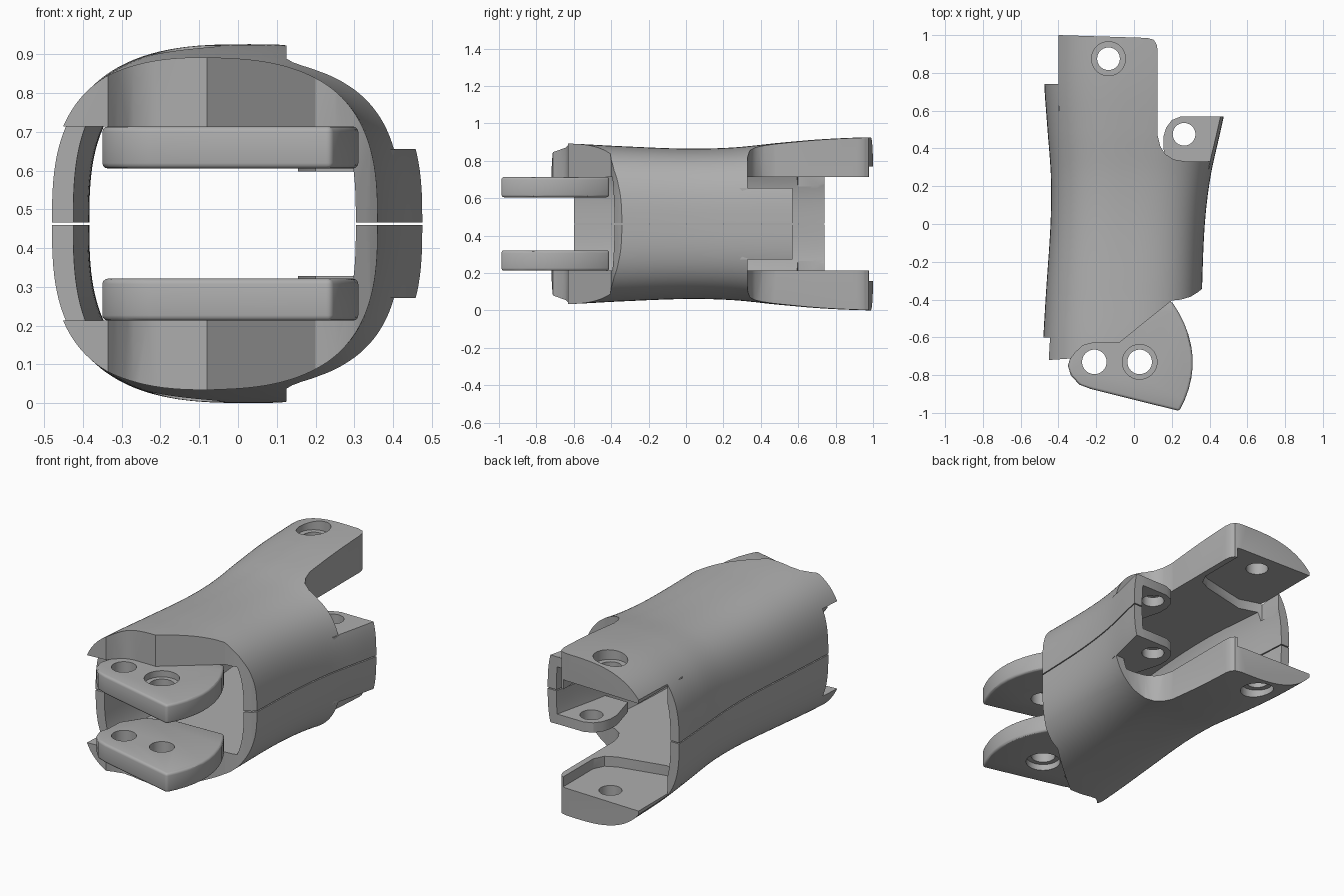
import bpy, bmesh, math
from mathutils import Matrix

if "Cube" in bpy.data.objects:
    bpy.data.objects.remove(bpy.data.objects["Cube"])

MID = 0.463          # height of the split plane between the two halves
POW = 2.8            # roundness of the cross-section

grey = bpy.data.materials.new("plain_grey")
grey.diffuse_color = (0.42, 0.42, 0.42, 1)
grey.use_nodes = True
grey.node_tree.nodes["Principled BSDF"].inputs["Base Color"].default_value = grey.diffuse_color

# shell stations along the length: y, left x, right x, half height
STATIONS = [(-1.0, -.50, .35, .44), (-.6, -.48, .355, .428), (-.35, -.465, .36, .415),
            (0, -.442, .375, .402), (.25, -.44, .405, .408), (.5, -.458, .46, .433),
            (.74, -.475, .51, .453), (1.0, -.48, .54, .463), (1.3, -.49, .55, .463)]


def station(y):
    """Smooth interpolation of the station table."""
    n = len(STATIONS)
    i = max(k for k in range(n - 1) if STATIONS[k][0] <= y + 1e-9)
    p, q = STATIONS[i], STATIONS[i + 1]
    a, b = STATIONS[max(i - 1, 0)], STATIONS[min(i + 2, n - 1)]
    d = q[0] - p[0]
    t = (y - p[0]) / d
    out = []
    for c in (1, 2, 3):
        m0 = (q[c] - a[c]) / (q[0] - a[0]) * d
        m1 = (b[c] - p[c]) / (b[0] - p[0]) * d
        out.append((2*t**3 - 3*t*t + 1) * p[c] + (t**3 - 2*t*t + t) * m0
                   + (3*t*t - 2*t**3) * q[c] + (t**3 - t*t) * m1)
    return out


def make(name, bm):
    bmesh.ops.recalc_face_normals(bm, faces=bm.faces)
    me = bpy.data.meshes.new(name)
    bm.to_mesh(me)
    bm.free()
    me.materials.append(grey)
    ob = bpy.data.objects.new(name, me)
    bpy.context.collection.objects.link(ob)
    return ob


def loft(name, section, y0, y1, count):
    bm = bmesh.new()
    rings = []
    for k in range(count + 1):
        y = y0 + (y1 - y0) * k / count
        rings.append([bm.verts.new((x, y, z)) for x, z in section(y)])
    m = len(rings[0])
    for r, s in zip(rings, rings[1:]):
        for j in range(m):
            bm.faces.new((r[j], r[(j + 1) % m], s[(j + 1) % m], s[j]))
    bm.faces.new(rings[0])
    bm.faces.new(rings[-1])
    return make(name, bm)


def prism(name, pts, z0, z1):
    bm = bmesh.new()
    low = [bm.verts.new((x, y, z0)) for x, y in pts]
    f = bm.faces.new(low)
    ext = bmesh.ops.extrude_face_region(bm, geom=[f])
    up = [v for v in ext["geom"] if isinstance(v, bmesh.types.BMVert)]
    bmesh.ops.translate(bm, vec=(0, 0, z1 - z0), verts=up)
    return make(name, bm)


def box(name, x0, x1, y0, y1, z0, z1):
    return prism(name, [(x0, y0), (x1, y0), (x1, y1), (x0, y1)], z0, z1)


def rod(name, x, y, r, z0, z1):
    pts = [(x + r * math.cos(2 * math.pi * k / 40), y + r * math.sin(2 * math.pi * k / 40))
           for k in range(40)]
    return prism(name, pts, z0, z1)


def bake(ob):
    dg = bpy.context.evaluated_depsgraph_get()
    me = bpy.data.meshes.new_from_object(ob.evaluated_get(dg))
    ob.modifiers.clear()
    ob.data = me


def cut(ob, cutters, op='DIFFERENCE'):
    for c in cutters:
        m = ob.modifiers.new("cut", 'BOOLEAN')
        m.operation, m.solver, m.object = op, 'EXACT', c
        bpy.context.view_layer.update()
        bake(ob)
        bpy.data.objects.remove(c)


def outer(y):
    l, r, h = station(y)
    cx, a = (l + r) / 2, (r - l) / 2
    pts = []
    for k in range(65):
        t = math.pi * k / 64
        c, s = math.cos(t), max(math.sin(t), 0)
        pts.append((cx + a * math.copysign(abs(c) ** (2 / POW), c),
                    max(h * s ** (2 / POW), 0.003 + 1e-5 * min(k, 64 - k))))
    return pts


def inner(y):
    l, r, h = station(y)
    cx, a = (l + r) / 2, (r - l) / 2 - 0.055
    side = []
    for k in range(13):
        z = 0.25 * k / 12
        side.append((a * (1 - (z / h) ** POW) ** (1 / POW), z))
    side = [(a, -0.1)] + side
    return [(cx + x, z) for x, z in side] + [(cx - x, z) for x, z in reversed(side)]


# upper half of the sleeve, hollow with a flat ceiling
shell = loft("upper_shell", outer, -0.76, 1.05, 60)
front = [(-.9, -.72), (-.45, -.72), (-.335, -.712), (-.31, -.68), (-.27, -.643), (-.22, -.63),
         (-.08, -.63), (.2, -.405), (.25, -.4), (.3, -.385), (.34, -.36), (.37, -.335),
         (.9, -.335), (.9, -1.3), (-.9, -1.3)]
back = [(-.4, 1.0), (.07, .985), (.105, .975), (.12, .95), (.125, .92), (.125, .47),
        (.14, .41), (.165, .37), (.21, .342), (.28, .33), (.9, .33), (.9, 1.4), (-.4, 1.4)]
recess = [(-.4, .6), (-.27, .56), (.0, .62), (.06, .65), (.09, .71), (.09, 1.3), (-.4, 1.3)]
cut(shell, [
    loft("cavity", inner, -0.95, 1.25, 60),
    prism("front_outline", front, -1, 1),
    prism("back_outline", back, 0.192, 1),
    box("left_wall_front", -.9, -.2, -1.3, -.6, -1, .25),
    box("left_tab_side", -.9, -.4, .74, 1.4, -1, 1),
    box("left_wall_back", -.9, .2, .74, 1.4, -1, .25),
    box("right_wall_back", .0, .9, .57, 1.4, -1, .25),
    prism("tab_recess", recess, .2, .307),
    rod("tab_hole", -.135, .875, .06, 0, 1),
    rod("tab_counterbore", -.135, .875, .09, .40, 1),
])

# fan-shaped hinge plate at the front
fan = [(.24, -.99), (-.23, -.873), (-.29, -.85), (-.335, -.8), (-.35, -.75), (-.335, -.7),
       (-.33, -.6), (-.25, -.48), (-.1, -.42), (.2, -.41)]
for k in range(1, 10):
    t = k / 10
    fan.append((.2 + .04 * t + .36 * t * (1 - t), -.41 - .58 * t))
plate = prism("upper_hinge_plate", fan, .142, .2505)
bev = plate.modifiers.new("soft", 'BEVEL')
bev.width, bev.segments, bev.limit_method, bev.angle_limit = .014, 3, 'ANGLE', math.radians(50)
bpy.context.view_layer.update()
bake(plate)
cut(plate, [rod("hole_a", -.21, -.73, .065, 0, 1), rod("hole_b", .03, -.73, .065, 0, 1),
            rod("bore_b", .03, -.73, .092, .215, 1)])

# small side lug at the back right
lug_pts = [(.2, .24), (.155, .40), (.155, .46), (.17, .51), (.2, .55), (.25, .57),
           (.435, .57), (.40, .30), (.37, .24)]
lug = prism("upper_side_lug", lug_pts, .135, .1915)
cut(lug, [rod("lug_hole", .265, .475, .06, 0, 1)])

# raise to height, smooth, and mirror into the lower half
for ob in (shell, plate, lug):
    low = ob.copy()
    low.data = ob.data.copy()
    low.name = ob.name.replace("upper", "lower")
    bpy.context.collection.objects.link(low)
    low.data.transform(Matrix.Scale(-1, 4, (0, 0, 1)))
    low.data.flip_normals()
    for o in (ob, low):
        o.data.transform(Matrix.Translation((0, 0, MID)))
        o.data.shade_smooth()
        o.data.set_sharp_from_angle(angle=math.radians(30))
